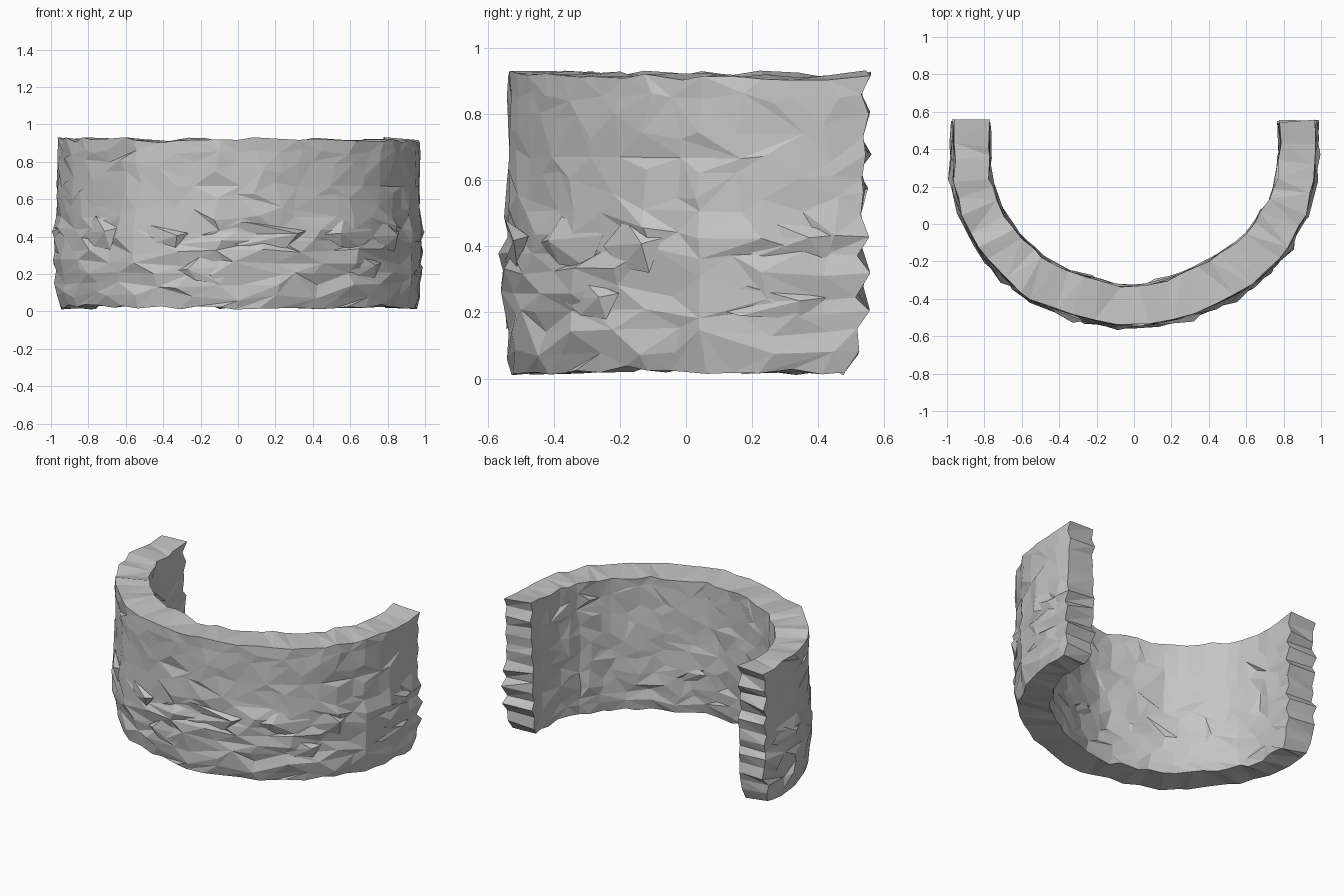
import bpy, bmesh, math, random
from mathutils import Vector

if "Cube" in bpy.data.objects:
    bpy.data.objects.remove(bpy.data.objects["Cube"])

random.seed(11)
rnd = lambda a: random.uniform(-a, a)

stone = bpy.data.materials.new("grey stone")
stone.diffuse_color = (0.56, 0.56, 0.56, 1)
stone.use_nodes = True
stone.node_tree.nodes["Principled BSDF"].inputs["Base Color"].default_value = stone.diffuse_color


def plan(s, d, z):
    """Point on the U-shaped wall: s runs end to end (-1..1), d is 0 inside and 1 outside."""
    a, b = 0.775 + 0.19 * d, 0.64 + 0.2 * d
    m, side = abs(s), (1 if s >= 0 else -1)
    if m < 0.85:
        t = m / 0.85 * math.pi / 2
        # the curve is a little flatter at its shoulders, more so on the right
        flat = (0.015 + 0.03 * (1 - d) if side > 0 else 0.02 * (1 - d)) * math.sin(2 * t)
        return Vector((side * (a - flat) * math.sin(t), 0.3 - (b - flat) * math.cos(t), z))
    return Vector((side * a, 0.3 + (m - 0.85) / 0.15 * 0.235, z))


def bulge(z):
    """The wall swells around its lower third."""
    return 0.05 * math.exp(-((z - 0.33) / 0.17) ** 2)


def finish(bm, name):
    bmesh.ops.recalc_face_normals(bm, faces=bm.faces[:])
    me = bpy.data.meshes.new(name)
    bm.to_mesh(me)
    bm.free()
    me.materials.append(stone)
    ob = bpy.data.objects.new(name, me)
    bpy.context.collection.objects.link(ob)
    return ob


# Curved wall: closed cross-sections swept along the U
ROWS, COLS = 16, 33
n = 2 * ROWS
bm = bmesh.new()
rings = []
for i in range(COLS):
    s0 = -1 + 2 * i / (COLS - 1)
    end = i in (0, COLS - 1)
    pillar = rnd(0.04)
    ring = []
    for d in (1, 0):
        top, bottom = 0.917 + rnd(0.016), 0.025 + rnd(0.015)
        for r in (range(ROWS) if d else reversed(range(ROWS))):
            edge = r in (0, ROWS - 1)
            z = bottom + r / (ROWS - 1) * (top - bottom) + (0 if edge else rnd(0.014))
            low = 0.1 < z < 0.5
            s = s0 + (0 if end else rnd(0.017))
            noise = rnd((0.08 if d else 0.05) if low else 0.03)
            dd = d + noise + pillar + bulge(z) * (1 if d else -0.6)
            if r == 0:
                dd += -0.08 if d else 0.05
            p = plan(s, dd, z)
            if end:
                # saw-toothed broken ends
                p.y += (0.012 if r % 2 else -0.012) + rnd(0.014)
                if z < 0.11:
                    p.y -= 0.035
            ring.append(bm.verts.new(p))
    rings.append(ring)
for A, B in zip(rings, rings[1:]):
    for k in range(n):
        q = [A[k], A[(k + 1) % n], B[(k + 1) % n], B[k]]
        # random diagonals give irregular chiselled facets
        if random.random() < 0.5:
            q = q[1:] + q[:1]
        bm.faces.new((q[0], q[1], q[2]))
        bm.faces.new((q[0], q[2], q[3]))
for ring in (rings[0], rings[-1]):
    for r in range(ROWS - 1):
        q = [ring[r], ring[r + 1], ring[n - 2 - r], ring[n - 1 - r]]
        bm.faces.new((q[0], q[1], q[2]))
        bm.faces.new((q[0], q[2], q[3]))

# Merge neighbours into large facets: tall ones above, long ones below
weld, kept = {}, set()
cells = [(i, k) for i in range(1, COLS - 1) for k in range(n) if k not in (0, ROWS - 1, ROWS, n - 1)]
random.shuffle(cells)
for i, k in cells:
    row = k if k < ROWS else n - 1 - k
    tall = row > 7 or (k >= ROWS and row > 4)
    if random.random() < 0.2:
        tall = not tall
    j, l = (i, k + 1) if tall else (i + 1, k)
    if j > COLS - 2 or l in (ROWS - 1, n - 1):
        continue
    v, t = rings[i][k], rings[j][l]
    if v not in kept and v not in weld and t not in weld:
        weld[v] = t
        kept.add(t)
bmesh.ops.weld_verts(bm, targetmap=weld)
finish(bm, "rock_wall")


# Angular chips of rock standing out of the face
def chip(name, s, z, w, h, d=1, lean=0.5, out=0.15):
    sg = 1 if d else -1
    base = d + sg * bulge(z) * (1 if d else 0.6)
    bm = bmesh.new()
    rim = [(-w, 0), (-0.2 * w, h), (w, 0.3 * h), (0.6 * w, -h), (-0.3 * w, -0.8 * h)]
    rim = [bm.verts.new(plan(s + x, base, z + y)) for x, y in rim]
    back = bm.verts.new(plan(s, base - sg * 0.2, z))
    tip = bm.verts.new(plan(s + lean * w, base + sg * out, z + 0.1 * h))
    for a, b in zip(rim, rim[1:] + rim[:1]):
        bm.faces.new((a, b, tip))
        bm.faces.new((b, a, back))
    finish(bm, name)


# s, height, half width, half height, lean
outer_chips = [(-0.86, 0.42, 0.10, 0.07, 0.5), (-0.47, 0.42, 0.08, 0.09, 0.5),
               (-0.25, 0.40, 0.10, 0.06, 0.7), (0.05, 0.41, 0.16, 0.07, 0.8),
               (0.36, 0.41, 0.10, 0.08, -0.4), (0.53, 0.40, 0.07, 0.08, 0.5),
               (0.84, 0.42, 0.14, 0.06, 0.4), (-0.10, 0.22, 0.08, 0.07, -0.6),
               (0.42, 0.24, 0.08, 0.06, 0.5), (0.80, 0.23, 0.13, 0.05, 0.6)]
for i, (s, z, w, h, l) in enumerate(outer_chips):
    chip(f"outer_chip_{i}", s, z, w, h, 1, l, 0.13 if z > 0.35 else 0.09)
for i, (s, z, w, h, l) in enumerate([(-0.2, 0.3, 0.07, 0.08, 0.5), (0.12, 0.3, 0.08, 0.06, -0.5)]):
    chip(f"inner_chip_{i}", s, z, w, h, 0, l, 0.1)
